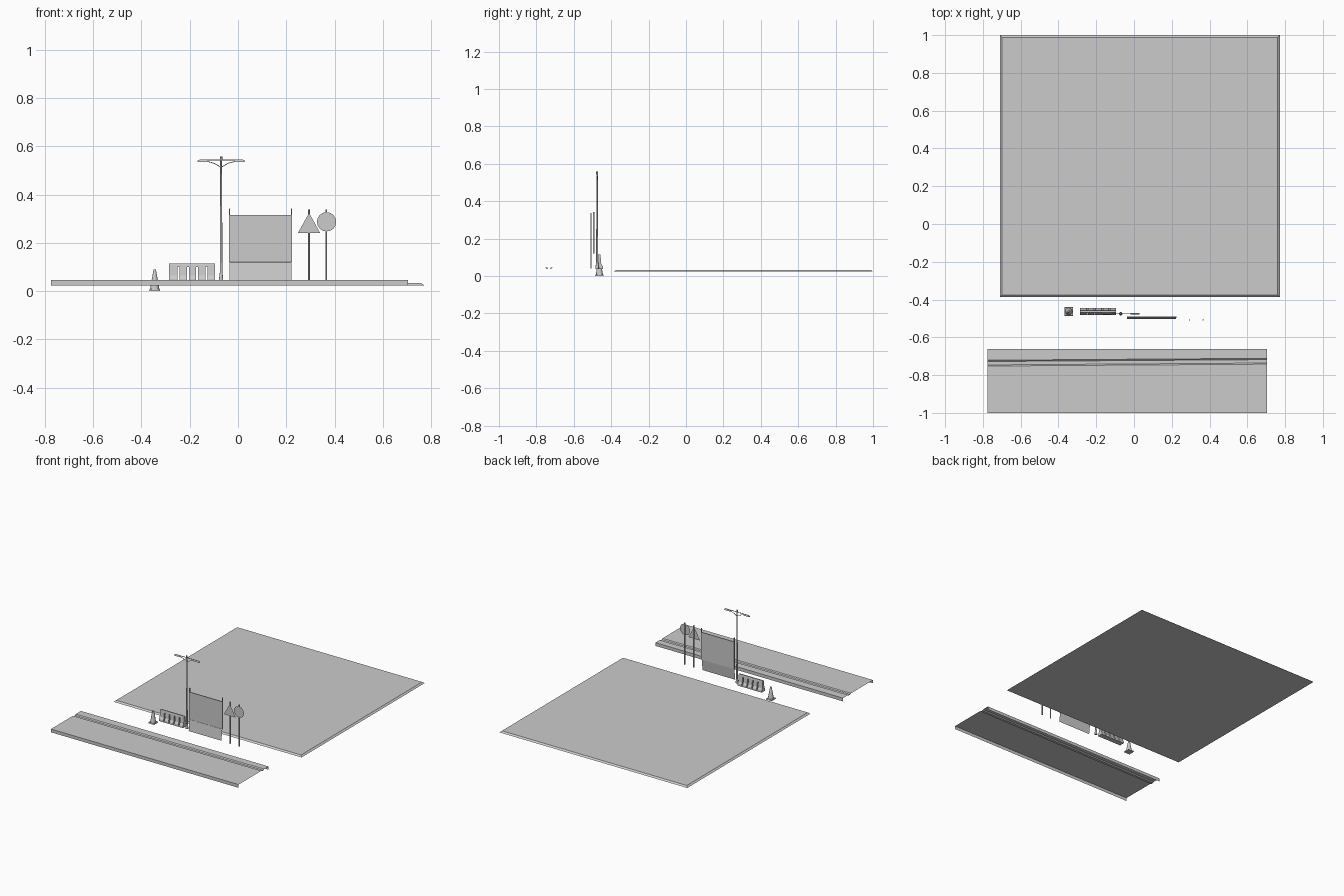
import bpy, bmesh, math
from mathutils import Vector

if "Cube" in bpy.data.objects:
    bpy.data.objects.remove(bpy.data.objects["Cube"])


def mesh_object(name, verts, faces):
    me = bpy.data.meshes.new(name)
    me.from_pydata(verts, [], faces)
    me.update()
    ob = bpy.data.objects.new(name, me)
    bpy.context.collection.objects.link(ob)
    return ob


def fix_normals(ob):
    bm = bmesh.new()
    bm.from_mesh(ob.data)
    bmesh.ops.recalc_face_normals(bm, faces=bm.faces)
    bm.to_mesh(ob.data)
    bm.free()


def box(name, lo, hi, inset=0.0):
    """Box between two corners, with the top optionally inset."""
    (x0, y0, z0), (x1, y1, z1) = lo, hi
    i = inset
    v = [(x0, y0, z0), (x1, y0, z0), (x1, y1, z0), (x0, y1, z0),
         (x0+i, y0+i, z1), (x1-i, y0+i, z1), (x1-i, y1-i, z1), (x0+i, y1-i, z1)]
    f = [(3, 2, 1, 0), (4, 5, 6, 7), (0, 1, 5, 4), (1, 2, 6, 5), (2, 3, 7, 6), (3, 0, 4, 7)]
    return mesh_object(name, v, f)


def lathe(name, x, y, profile, n=12, smooth=True):
    """Closed turned solid from (radius, z) points."""
    verts, faces = [], []
    for r, z in profile:
        for k in range(n):
            a = 2 * math.pi * k / n
            verts.append((x + r * math.cos(a), y + r * math.sin(a), z))
    for j in range(len(profile) - 1):
        for k in range(n):
            m = (k + 1) % n
            faces.append((j*n + k, j*n + m, (j+1)*n + m, (j+1)*n + k))
    faces += [tuple(reversed(range(n))), tuple(range((len(profile)-1)*n, len(profile)*n))]
    ob = mesh_object(name, verts, faces)
    if smooth:
        bpy.context.view_layer.objects.active = ob
        bpy.ops.object.select_all(action='DESELECT')
        ob.select_set(True)
        bpy.ops.object.shade_smooth_by_angle()
    return ob


def extrude_x(name, profile, x0, x1, skew=(), closed=True):
    """Sweep a (y, z) profile along x; profile indices in skew drift in y."""
    n = len(profile)
    verts = [(x0, y, z) for y, z in profile]
    verts += [(x1, y + (0.01 if k in skew else 0), z) for k, (y, z) in enumerate(profile)]
    faces = [(k, (k+1) % n, n + (k+1) % n, n + k) for k in range(n if closed else n - 1)]
    if closed:
        faces += [tuple(range(n)), tuple(range(n, 2*n))]
    ob = mesh_object(name, verts, faces)
    fix_normals(ob)
    return ob


def tube(name, pts, r):
    cu = bpy.data.curves.new(name, 'CURVE')
    cu.dimensions = '3D'
    cu.bevel_depth = r
    cu.bevel_resolution = 1
    cu.use_fill_caps = True
    sp = cu.splines.new('POLY')
    sp.points.add(len(pts) - 1)
    for p, c in zip(sp.points, pts):
        p.co = (*c, 1)
    ob = bpy.data.objects.new(name, cu)
    bpy.context.collection.objects.link(ob)


# Large chamfered ground slab
box("ground_slab", (-0.71, -0.387, 0.023), (0.772, 1.0, 0.033), 0.012)

# Open pavement strip with front and back skirts and a skewed gutter
extrude_x("pavement_strip",
          [(-1.0, 0.023), (-1.0, 0.046), (-0.752, 0.046), (-0.746, 0.040),
           (-0.728, 0.040), (-0.721, 0.046), (-0.662, 0.046), (-0.662, 0.023)],
          -0.775, 0.705, skew=(2, 3, 4, 5), closed=False)

# Traffic cone
cx, cy = -0.345, -0.463
box("cone_base", (cx-0.023, cy-0.023, 0), (cx+0.023, cy+0.023, 0.008), 0.002)
lathe("cone_body", cx, cy, [(0.019, 0.008), (0.0125, 0.047), (0.0115, 0.052),
                            (0.0055, 0.085), (0.004, 0.089)], 16)

# Road barrier with slots cut through
by = -0.464
half = [(0.019, 0.037), (0.019, 0.05), (0.011, 0.065), (0.007, 0.11), (0.005, 0.115)]
barrier = extrude_x("road_barrier",
                    [(by - w, z) for w, z in half] + [(by + w, z) for w, z in reversed(half)],
                    -0.285, -0.096)
for k in range(4):
    x = -0.247 + 0.039 * k
    cutter = box("slot_cutter", (x-0.004, by-0.05, 0.045), (x+0.004, by+0.05, 0.099))
    cutter.hide_render = True
    cutter.hide_set(True)
    mod = barrier.modifiers.new("slot", 'BOOLEAN')
    mod.operation = 'DIFFERENCE'
    mod.solver = 'EXACT'
    mod.object = cutter

# Double street lamp
lx, ly = -0.07, -0.475
lathe("lamp_post", lx, ly, [(0.009, 0.037), (0.009, 0.045), (0.007, 0.065),
                            (0.0055, 0.075), (0.0038, 0.54), (0.005, 0.545), (0.005, 0.558)])
for s in (-1, 1):
    tube("lamp_arm", [(lx, ly, 0.543), (lx + s*0.09, ly, 0.543)], 0.0022)
    tube("lamp_brace", [(lx + s*d, ly, z) for d, z in
                        [(0, 0.513), (0.012, 0.52), (0.03, 0.53), (0.06, 0.538)]], 0.0018)
    lo, hi = sorted((lx + s*0.052, lx + s*0.099))
    head = box("lamp_head", (lo, ly-0.005, 0.534), (hi, ly+0.005, 0.544), 0.003)

# Screen wall: upper panel, sloping lower panel, thin side posts
box("screen_panel", (-0.035, -0.496, 0.12), (0.221, -0.490, 0.315))
extrude_x("screen_skirt", [(-0.490, 0.122), (-0.494, 0.118), (-0.504, 0.04)],
          -0.036, 0.222, closed=False)
for x in (-0.036, 0.222):
    box("screen_post", (x-0.002, -0.497, 0.12), (x+0.002, -0.489, 0.343))

# Road signs on thin posts
for x in (0.294, 0.366):
    lathe("sign_post", x, -0.508, [(0.0038, 0.039), (0.0038, 0.338)], 8)
mesh_object("triangle_sign", [(0.248, -0.513, 0.24), (0.341, -0.513, 0.24), (0.2945, -0.513, 0.324)],
            [(0, 1, 2)])
ring = [(0.367 + 0.04*math.cos(math.pi*k/8), -0.513, 0.287 + 0.04*math.sin(math.pi*k/8))
        for k in range(16)]
mesh_object("round_sign", ring, [tuple(range(16))])
